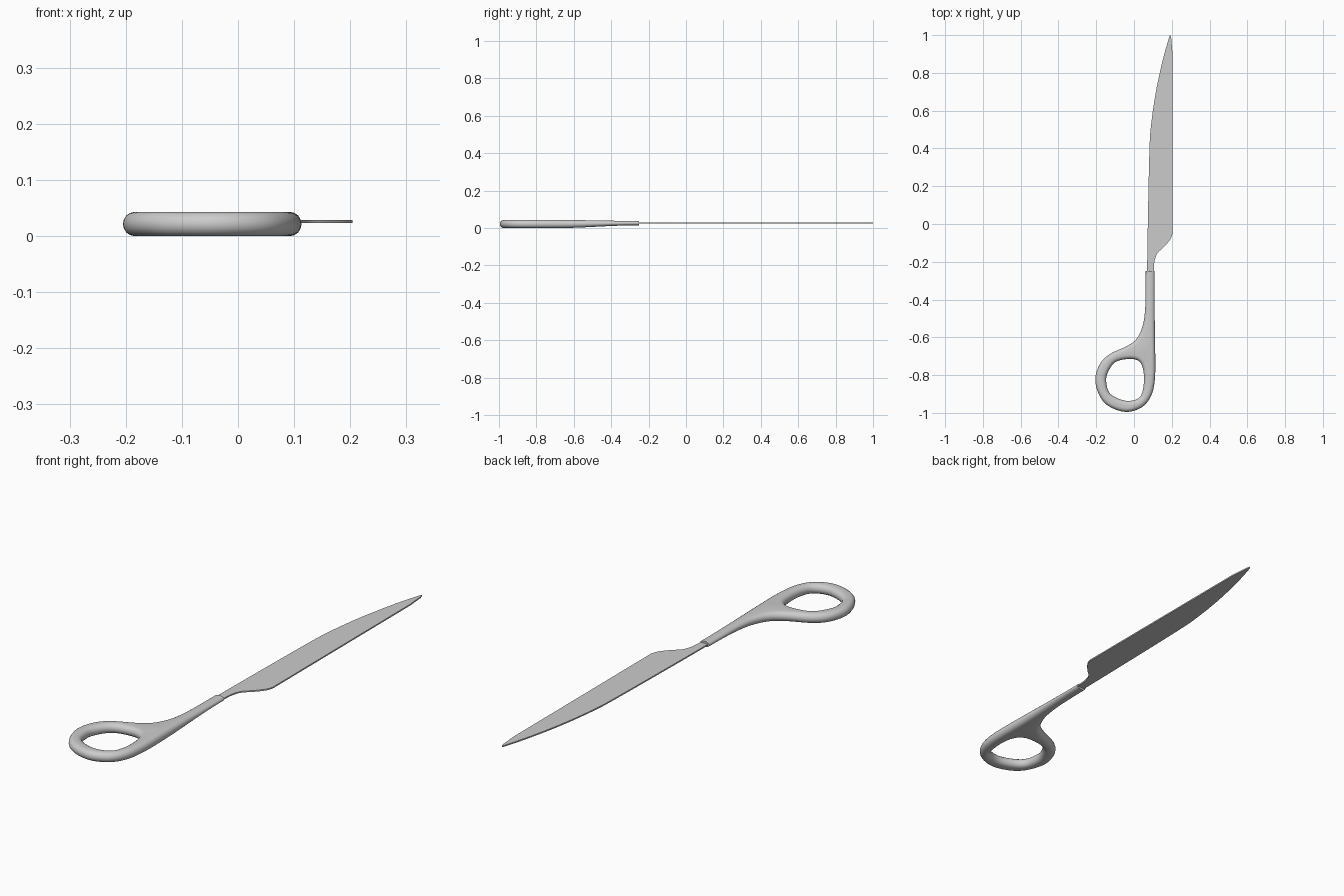
import bpy, bmesh, math
from mathutils import Vector

if "Cube" in bpy.data.objects:
    bpy.data.objects.remove(bpy.data.objects["Cube"])


def spline(pts, closed, steps=4):
    """Catmull-Rom samples through a few 2D points."""
    p = [Vector(q) for q in pts]
    n = len(p)
    get = (lambda i: p[i % n]) if closed else (lambda i: p[max(0, min(n - 1, i))])
    out = []
    for i in range(n if closed else n - 1):
        a, b, c, d = (get(i + k) for k in (-1, 0, 1, 2))
        for s in range(steps):
            t = s / steps
            out.append(0.5 * (2 * b + (c - a) * t + (2 * a - 5 * b + 4 * c - d) * t * t
                              + (3 * b - a - 3 * c + d) * t ** 3))
    if not closed:
        out.append(p[-1])
    return out


def finish(bm, name):
    bmesh.ops.recalc_face_normals(bm, faces=bm.faces)
    me = bpy.data.meshes.new(name)
    bm.to_mesh(me)
    bm.free()
    ob = bpy.data.objects.new(name, me)
    bpy.context.collection.objects.link(ob)
    bpy.ops.object.select_all(action='DESELECT')
    ob.select_set(True)
    bpy.context.view_layer.objects.active = ob
    bpy.ops.object.shade_smooth_by_angle(angle=math.radians(40))
    return ob


def rounded_wall(bm, loop, closed, sign, radius=0.021, segs=8):
    """Half-round rim along a counter-clockwise loop; returns its top and bottom edges."""
    n = len(loop)
    rings = [[] for _ in range(segs + 1)]
    for i, p in enumerate(loop):
        if closed:
            t = loop[(i + 1) % n] - loop[i - 1]
        else:
            t = loop[min(i + 1, n - 1)] - loop[max(i - 1, 0)]
        t.normalize()
        inward = Vector((-t.y, t.x)) * sign
        for k, ring in enumerate(rings):
            a = math.pi * (k / segs - 0.5)
            q = p + inward * radius * (1 - math.cos(a))
            # the stem gets thinner towards the blade
            f = max(0.0, min(1.0, (q.y + 0.68) / 0.4))
            f = f * f * (3 - 2 * f)
            half = 0.0215 + (0.012 - 0.0215) * f
            mid = 0.0215 + (0.026 - 0.0215) * f
            ring.append(bm.verts.new((q.x, q.y, mid + half * math.sin(a))))
    for lo, hi in zip(rings, rings[1:]):
        for i in range(n):
            j = (i + 1) % n
            bm.faces.new((lo[i], lo[j], hi[j], hi[i]))
    return [[bm.edges.get((r[i], r[(i + 1) % n])) for i in range(n)]
            for r in (rings[0], rings[-1])]


# Handle: stem and finger ring in one outline, with a hole
outer = [(0.062, -0.25), (0.061, -0.36), (0.059, -0.45), (0.047, -0.535), (0.016, -0.605),
         (-0.035, -0.645), (-0.127, -0.688), (-0.18, -0.74), (-0.205, -0.82),
         (-0.187, -0.9), (-0.138, -0.962), (-0.043, -0.995), (0.045, -0.968),
         (0.095, -0.9), (0.112, -0.8), (0.112, -0.65), (0.109, -0.45), (0.108, -0.25)]
hole = [(-0.035, -0.715), (-0.1, -0.732), (-0.138, -0.785), (-0.147, -0.835),
        (-0.125, -0.9), (-0.045, -0.936), (0.02, -0.925), (0.044, -0.89),
        (0.053, -0.825), (0.046, -0.76), (0.02, -0.722)]
bm = bmesh.new()
rims = zip(rounded_wall(bm, spline(outer, False), False, 1),
           rounded_wall(bm, spline(hole, True), True, -1))
for a, b in rims:
    bmesh.ops.triangle_fill(bm, use_beauty=True, edges=a + b)
finish(bm, "handle")

# Blade: thin flat plate, its tang running into the stem
back = [(0.07, -0.30), (0.07, -0.2), (0.075, 0.1), (0.082, 0.4), (0.09, 0.52),
        (0.114, 0.69), (0.15, 0.86), (0.185, 0.985), (0.192, 1.0)]
tip = [(0.197, 0.985), (0.204, 0.9)]
edge = [(0.204, -0.05), (0.193, -0.08), (0.16, -0.12), (0.128, -0.15), (0.113, -0.18),
        (0.106, -0.22), (0.104, -0.30)]
outline = spline(back, False) + [Vector(p) for p in tip] + spline(edge, False)
bm = bmesh.new()
face = bm.faces.new([bm.verts.new((p.x, p.y, 0.023)) for p in outline])
ext = bmesh.ops.extrude_face_region(bm, geom=[face], use_keep_orig=True)
for v in ext["geom"]:
    if isinstance(v, bmesh.types.BMVert):
        v.co.z += 0.006
finish(bm, "blade")
